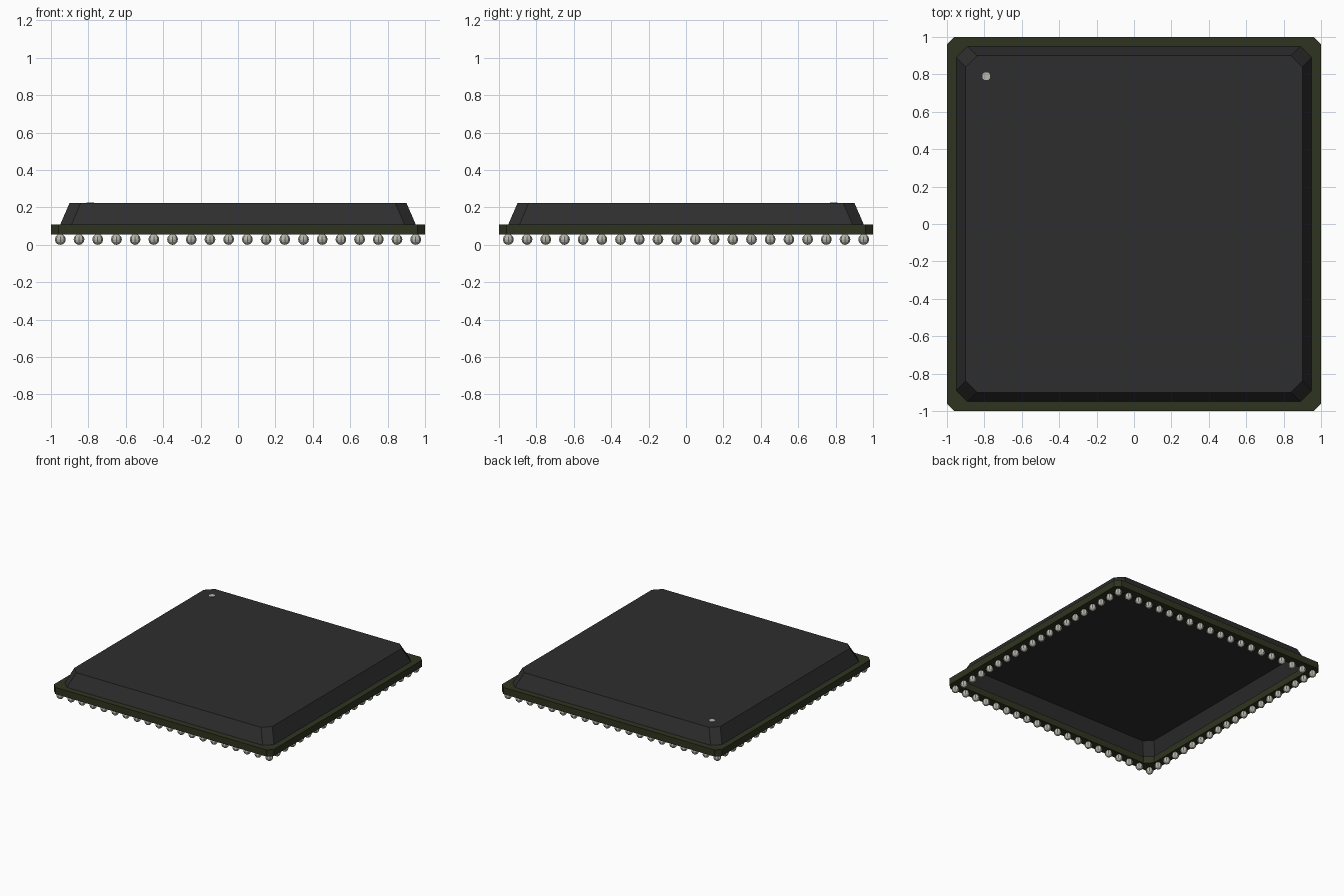
import bpy, bmesh, math
from mathutils import Matrix

cube = bpy.data.objects.get("Cube")
if cube:
    bpy.data.objects.remove(cube, do_unlink=True)


def material(name, rgb):
    m = bpy.data.materials.new(name)
    m.use_nodes = True
    m.diffuse_color = (*rgb, 1)
    m.node_tree.nodes["Principled BSDF"].inputs["Base Color"].default_value = (*rgb, 1)
    return m


GREEN = material("board green", (0.028, 0.034, 0.014))
BLACK = material("case black", (0.027, 0.027, 0.027))
METAL = material("solder grey", (0.50, 0.49, 0.43))


def add_object(name, bm, mat):
    mesh = bpy.data.meshes.new(name)
    bm.to_mesh(mesh)
    bm.free()
    mesh.materials.append(mat)
    ob = bpy.data.objects.new(name, mesh)
    bpy.context.collection.objects.link(ob)
    return ob


def loop(bm, half, cut, z):
    """Square outline with cut corners, anticlockwise."""
    a, b = half, half - cut
    pts = [(a, -b), (a, b), (b, a), (-b, a), (-a, b), (-a, -b), (-b, -a), (b, -a)]
    return [bm.verts.new((x, y, z)) for x, y in pts]


def bridge(bm, low, high):
    for i in range(8):
        j = (i + 1) % 8
        bm.faces.new((low[i], low[j], high[j], high[i]))


# Board: a thin frame, open in the middle
bm = bmesh.new()
rings = [loop(bm, 1.0, 0.04, 0.055), loop(bm, 1.0, 0.04, 0.11),
         loop(bm, 0.925, 0.055, 0.11), loop(bm, 0.925, 0.055, 0.055)]
for i in range(4):
    bridge(bm, rings[i], rings[(i + 1) % 4])
add_object("board_frame", bm, GREEN)

# Case: a sloped shell, hollow underneath
bm = bmesh.new()
base = loop(bm, 0.95, 0.06, 0.11)
top = loop(bm, 0.90, 0.06, 0.225)
bridge(bm, base, top)
bm.faces.new(top)
add_object("case", bm, BLACK)

# Pin one marker: a flat octagonal plate on the case
bm = bmesh.new()
bmesh.ops.create_cone(bm, cap_ends=True, segments=8, radius1=0.023, radius2=0.023,
                      depth=0.004,
                      matrix=Matrix.Translation((-0.79, 0.79, 0.2255))
                      @ Matrix.Rotation(math.pi / 8, 4, "Z"))
add_object("pin_one_marker", bm, METAL)

# Solder balls: one row round the edge
bm = bmesh.new()
steps = [-0.95 + 0.1 * i for i in range(20)]
for i, x in enumerate(steps):
    for j, y in enumerate(steps):
        if i in (0, 19) or j in (0, 19):
            bmesh.ops.create_uvsphere(bm, u_segments=8, v_segments=6, radius=0.029,
                                      matrix=Matrix.Translation((x, y, 0.029)))
add_object("solder_balls", bm, METAL)
